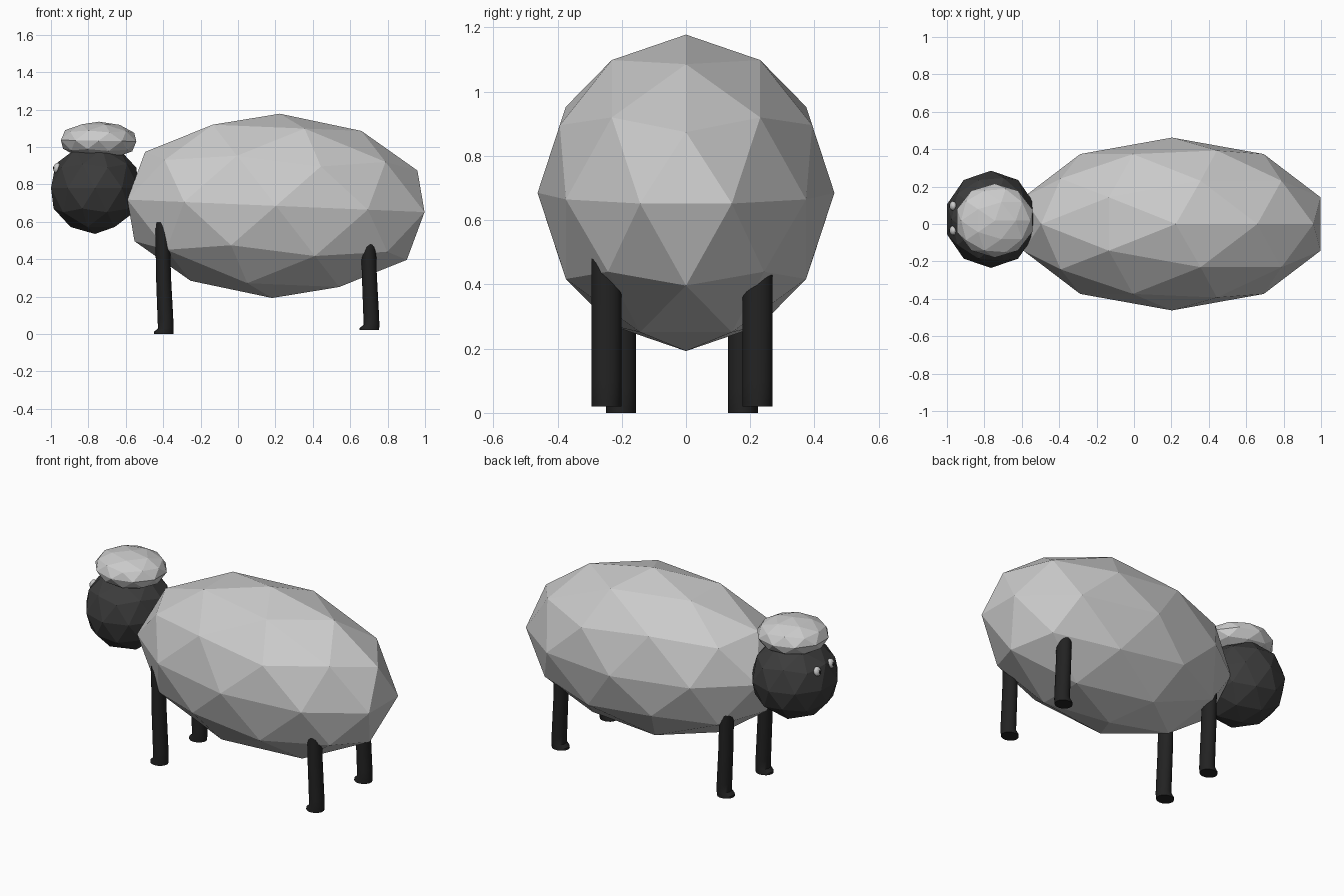
import bpy, bmesh, math

if "Cube" in bpy.data.objects:
    bpy.data.objects.remove(bpy.data.objects["Cube"])


def material(name, v):
    m = bpy.data.materials.new(name)
    m.diffuse_color = (v, v, v, 1)
    m.use_nodes = True
    m.node_tree.nodes["Principled BSDF"].inputs["Base Color"].default_value = m.diffuse_color
    return m


skin = material("dark_skin", 0.045)
hide = material("leg_black", 0.016)


def ico(name, loc, scale, rot_y=0, mat=None, sub=2):
    bpy.ops.mesh.primitive_ico_sphere_add(subdivisions=sub, radius=1, location=loc,
                                          rotation=(0, math.radians(rot_y), 0))
    ob = bpy.context.object
    ob.name = name
    ob.scale = scale
    if mat:
        ob.data.materials.append(mat)
    return ob


# Faceted wool body, dark head and wool tuft
ico("wool_body", (0.203, 0, 0.685), (0.836, 0.462, 0.493), 2.4)
ico("head", (-0.765, 0.025, 0.78), (0.247, 0.26, 0.245), 0, skin)
ico("wool_tuft", (-0.745, 0.018, 1.033), (0.212, 0.198, 0.102), 1)

# Eyes with small pupils, looking forward along -x
for side, y in (("left", -0.035), ("right", 0.097)):
    ico("eye_" + side, (-0.968, y, 0.888), (0.018, 0.025, 0.028), 15, None, 3)
    ico("pupil_" + side, (-0.984, y, 0.888), (0.006, 0.010, 0.011), 15, hide, 2)


# Leg: stacked rings (z, back-to-front centre, x radius), flaring to a toe at the foot
RINGS = [(0, -0.0075, 0.0525), (0.012, -0.007, 0.052), (0.03, 0.004, 0.042),
         (0.08, 0.002, 0.042), (0.3, -0.008, 0.040), (0.6, -0.015, 0.038)]
SIDES = 24


def leg(name, x, y, z):
    bm = bmesh.new()
    rings = []
    for rz, cx, rx in RINGS:
        rings.append([bm.verts.new((cx + rx * math.cos(2 * math.pi * i / SIDES),
                                    0.047 * math.sin(2 * math.pi * i / SIDES), rz))
                      for i in range(SIDES)])
    for a, b in zip(rings, rings[1:]):
        for i in range(SIDES):
            j = (i + 1) % SIDES
            bm.faces.new((a[i], a[j], b[j], b[i]))
    bm.faces.new(rings[0][::-1])
    bm.faces.new(rings[-1])
    me = bpy.data.meshes.new(name)
    bm.to_mesh(me)
    bm.free()
    me.materials.append(hide)
    ob = bpy.data.objects.new(name, me)
    bpy.context.collection.objects.link(ob)
    ob.location = (x, y, z)
    bpy.ops.object.select_all(action='DESELECT')
    ob.select_set(True)
    bpy.context.view_layer.objects.active = ob
    bpy.ops.object.shade_smooth_by_angle(angle=math.radians(35))


# Front legs near the head, hind legs set wider and slightly higher
for side, s in (("left", -1), ("right", 1)):
    leg("front_leg_" + side, -0.39, -0.0125 + s * 0.19, 0)
    leg("hind_leg_" + side, 0.71, -0.0125 + s * 0.235, 0.02)
